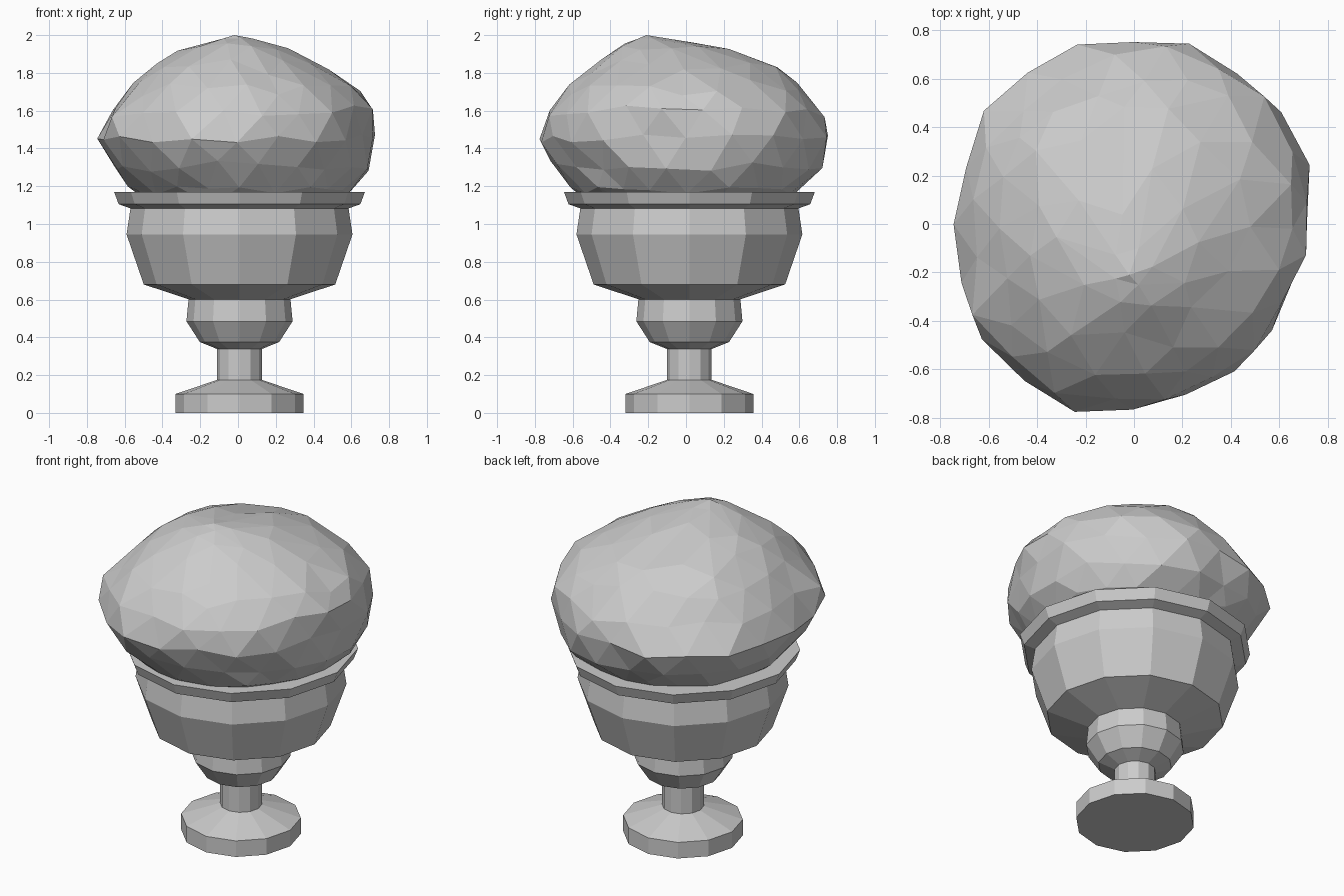
import bpy, bmesh, math, random

if "Cube" in bpy.data.objects:
    bpy.data.objects.remove(bpy.data.objects["Cube"])

SIDES = 12
CX, CY = 0.008, 0.018


def finish(bm, name):
    bmesh.ops.recalc_face_normals(bm, faces=bm.faces[:])
    mesh = bpy.data.meshes.new(name)
    bm.to_mesh(mesh)
    bm.free()
    obj = bpy.data.objects.new(name, mesh)
    bpy.context.collection.objects.link(obj)
    return obj


def lathe(name, profile):
    """Closed 12-sided turned solid from (radius, height) pairs."""
    bm = bmesh.new()
    rings = []
    for r, z in profile:
        rings.append([bm.verts.new((CX + r * math.cos(i * math.tau / SIDES),
                                    CY + r * math.sin(i * math.tau / SIDES), z))
                      for i in range(SIDES)])
    for a, b in zip(rings, rings[1:]):
        for i in range(SIDES):
            j = (i + 1) % SIDES
            bm.faces.new((a[i], a[j], b[j], b[i]))
    bm.faces.new(rings[0])
    bm.faces.new(rings[-1])
    return finish(bm, name)


# Turned urn, from the ground up
lathe("foot_and_stem", [(0.339, 0), (0.339, 0.10), (0.118, 0.175), (0.118, 0.345)])
lathe("stem_cup", [(0.118, 0.338), (0.21, 0.375), (0.281, 0.485), (0.27, 0.60)])
lathe("bowl", [(0.25, 0.595), (0.507, 0.68), (0.598, 0.945), (0.577, 1.085)])
lathe("rim", [(0.57, 1.08), (0.64, 1.105), (0.664, 1.17)])

# Bush outline: height, left, right, front, back
OUTLINE = [
    (0.90, 0.00, 0.02, 0.00, 0.02),
    (1.05, -0.40, 0.42, -0.42, 0.42),
    (1.17, -0.54, 0.60, -0.59, 0.60),
    (1.27, -0.64, 0.68, -0.66, 0.69),
    (1.39, -0.735, 0.72, -0.77, 0.775),
    (1.50, -0.745, 0.74, -0.775, 0.765),
    (1.61, -0.67, 0.72, -0.73, 0.69),
    (1.73, -0.56, 0.62, -0.63, 0.59),
    (1.83, -0.47, 0.46, -0.51, 0.49),
    (1.92, -0.31, 0.28, -0.39, 0.28),
    (1.96, -0.18, 0.20, -0.32, 0.05),
    (2.00, -0.02, -0.02, -0.21, -0.21),
]
# Lumpiness around the bush, every 30 degrees from +x
BULGE = [1, 1.05, 1.02, 1, 0.98, 1.02, 1, 1.05, 1.07, 1, 0.96, 0.95]


def limits(z):
    for a, b in zip(OUTLINE, OUTLINE[1:]):
        if z <= b[0]:
            t = (z - a[0]) / (b[0] - a[0])
            return [p + (q - p) * t for p, q in zip(a[1:], b[1:])]
    return OUTLINE[-1][1:]


# Faceted bush
random.seed(4)
bm = bmesh.new()
bmesh.ops.create_icosphere(bm, subdivisions=3, radius=1)
for v in bm.verts:
    nx, ny, nz = v.co
    z = 1.45 + 0.55 * nz
    if abs(nz) < 0.95:
        z += random.uniform(-0.025, 0.025)
    x0, x1, y0, y1 = limits(z)
    ang = math.atan2(ny, nx)
    k = (ang % math.tau) / (math.tau / 12)
    i = int(k) % 12
    f = BULGE[i] + (BULGE[(i + 1) % 12] - BULGE[i]) * (k - int(k))
    f *= random.uniform(0.97, 1.03)
    x = (x0 + x1) / 2 + (x1 - x0) / 2 * f * math.cos(ang)
    y = (y0 + y1) / 2 + (y1 - y0) / 2 * f * math.sin(ang)
    v.co = (max(-0.745, min(0.74, x)), max(-0.777, min(0.78, y)), z)
finish(bm, "bush")
